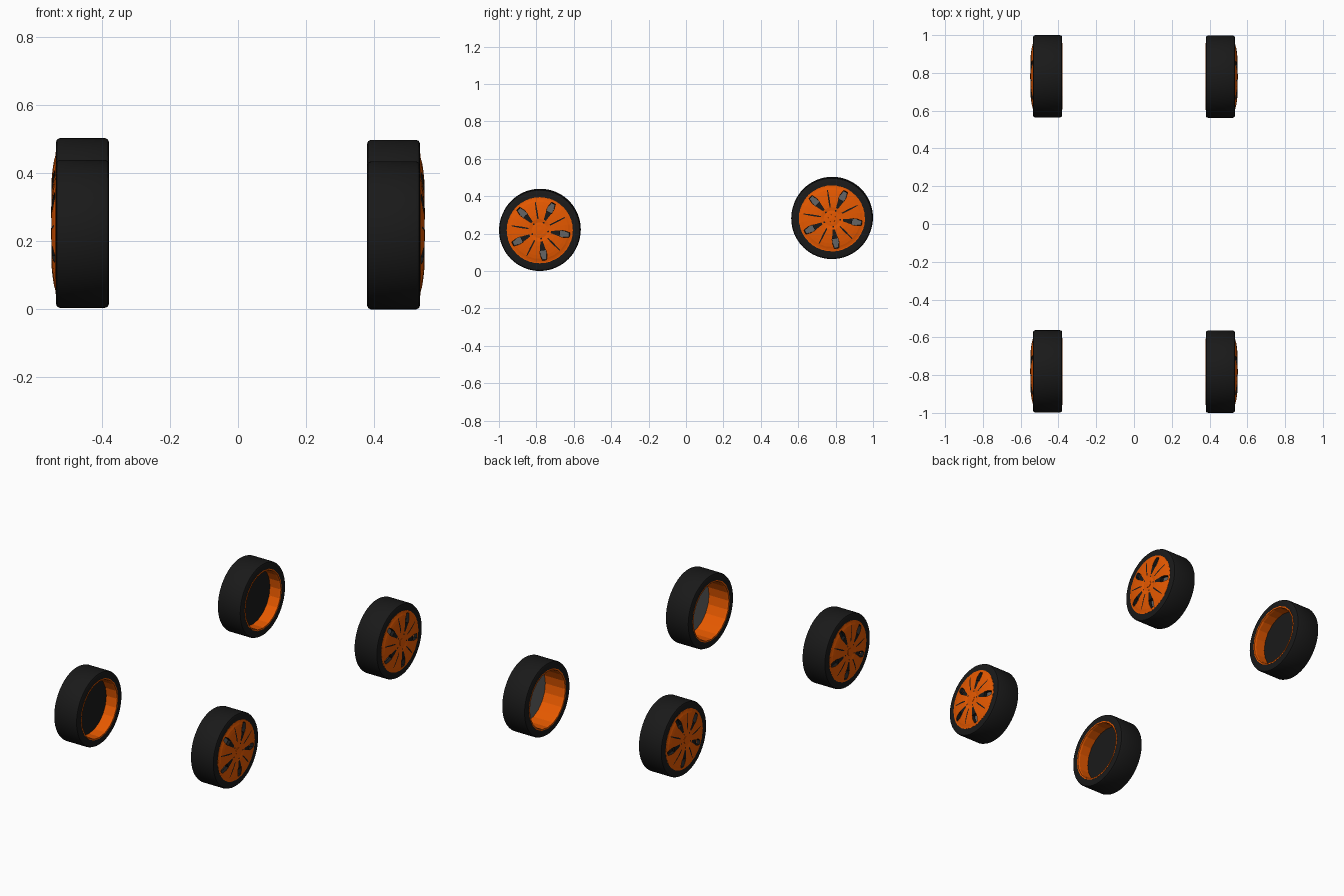
import bpy, bmesh, math
from math import cos, sin, pi

cube = bpy.data.objects.get("Cube")
if cube:
    bpy.data.objects.remove(cube)


def material(name, rgb):
    m = bpy.data.materials.new(name)
    m.use_nodes = True
    m.diffuse_color = (*rgb, 1)
    bsdf = m.node_tree.nodes["Principled BSDF"]
    bsdf.inputs["Base Color"].default_value = (*rgb, 1)
    bsdf.inputs["Roughness"].default_value = 0.6
    return m


RUBBER = material("black rubber", (0.01, 0.01, 0.01))
ORANGE = material("orange rim", (0.8, 0.1, 0.0))
GREY = material("grey disc", (0.13, 0.13, 0.13))

SPOKES = 5
PHASE = math.radians(-9)


def finish(name, bm, mats, place, smooth=None):
    """Mirror the part to its side, move it to its axle and make the object."""
    side, y, z = place
    for v in bm.verts:
        v.co.x *= side
        v.co.y += y
        v.co.z += z
    if side < 0:
        bmesh.ops.reverse_faces(bm, faces=bm.faces[:])
    mesh = bpy.data.meshes.new(name)
    bm.to_mesh(mesh)
    bm.free()
    for m in mats:
        mesh.materials.append(m)
    ob = bpy.data.objects.new(name, mesh)
    bpy.context.scene.collection.objects.link(ob)
    if smooth:
        bpy.ops.object.select_all(action='DESELECT')
        ob.select_set(True)
        bpy.context.view_layer.objects.active = ob
        bpy.ops.object.shade_smooth_by_angle(angle=math.radians(smooth))
    return ob


def lathe(profile, segments):
    """Turn a closed (x, radius) profile about the x axis."""
    bm = bmesh.new()
    rings = []
    for i in range(segments):
        a = 2 * pi * i / segments
        rings.append([bm.verts.new((x, r * cos(a), r * sin(a))) for x, r in profile])
    n = len(profile)
    for i in range(segments):
        p, q = rings[i], rings[(i + 1) % segments]
        for j in range(n):
            k = (j + 1) % n
            bm.faces.new((p[j], p[k], q[k], q[j]))
    bmesh.ops.recalc_face_normals(bm, faces=bm.faces[:])
    return bm


def disc(bm, x, radius, segments, flip=False, y=0, z=0):
    vs = [bm.verts.new((x, y + radius * cos(2 * pi * i / segments),
                        z + radius * sin(2 * pi * i / segments))) for i in range(segments)]
    bm.faces.new(vs[::-1] if flip else vs)


# Radius, dome height and half width of the window and the spoke groove
DOME = [(0.177, 0.535, 0.012, 0.002), (0.163, 0.538, 0.012, 0.002),
        (0.153, 0.541, 0.014, 0.002), (0.135, 0.544, 0.018, 0.003),
        (0.110, 0.547, 0.016, 0.004), (0.085, 0.549, 0.011, 0.004),
        (0.060, 0.549, 0.006, 0.003), (0.042, 0.546, 0.004, 0.002),
        (0.030, 0.547, 0.003, 0.001)]


def spoked_face(name, place):
    bm = bmesh.new()
    rows = []
    half = pi / SPOKES
    for r, x, window, groove in DOME:
        w, g = window / r, groove / r
        mid = (w + half - g) / 2
        row = []
        for s in range(SPOKES):
            for a in (-w, 0, w, mid, half - g, half + g, 2 * half - mid):
                t = PHASE + 2 * half * s + a
                row.append(bm.verts.new((x, r * cos(t), r * sin(t))))
        rows.append(row)
    n = len(rows[0])
    for k in range(len(rows) - 1):
        for j in range(n):
            column = j % 7
            # Open windows between the spokes
            if column < 2 and 1 <= k <= 3:
                continue
            m = (j + 1) % n
            f = bm.faces.new((rows[k][j], rows[k][m], rows[k + 1][m], rows[k + 1][j]))
            # Dark window roots and a dark line along each spoke
            if (column < 2 and 4 <= k <= 5) or (column == 4 and 2 <= k <= 5):
                f.material_index = 1
    bm.faces.new(rows[-1])
    bmesh.ops.recalc_face_normals(bm, faces=bm.faces[:])
    if sum(f.normal.x for f in bm.faces) < 0:
        bmesh.ops.reverse_faces(bm, faces=bm.faces[:])
    ob = finish(name, bm, [ORANGE, RUBBER], place)
    solid = ob.modifiers.new("thickness", 'SOLIDIFY')
    solid.thickness = 0.02
    solid.offset = -1
    solid.material_offset_rim = 1


def wheel(label, side, y, z):
    place = (side, y, z)
    # Tyre with rounded shoulders
    finish(label + "_tyre", lathe(
        [(0.380, 0.172), (0.380, 0.207), (0.383, 0.214), (0.391, 0.2175),
         (0.524, 0.2175), (0.532, 0.214), (0.535, 0.207), (0.535, 0.172)], 64),
        [RUBBER], place, smooth=35)
    # Faceted barrel with an inner lip
    finish(label + "_rim_barrel", lathe(
        [(0.379, 0.177), (0.379, 0.169), (0.390, 0.166), (0.530, 0.166),
         (0.536, 0.170), (0.536, 0.177)], 20), [ORANGE], place)
    spoked_face(label + "_spokes", place)
    # Wall inside the barrel: deep and grey on the left, shallow and black on the right
    depth, colour = (0.51, GREY) if side > 0 else (0.45, RUBBER)
    wall = bmesh.new()
    disc(wall, depth + 0.002, 0.167, 20)
    disc(wall, depth, 0.167, 20, flip=True)
    finish(label + "_inner_wall", wall, [colour], place)
    # Bolt recesses around the hub
    bolts = bmesh.new()
    for i in range(SPOKES):
        a = PHASE + 2 * pi * i / SPOKES
        disc(bolts, 0.5498, 0.005, 8, y=0.045 * cos(a), z=0.045 * sin(a))
    finish(label + "_bolt_recesses", bolts, [RUBBER], place)
    # Hub cap
    finish(label + "_hub_cap", lathe(
        [(0.535, 0.001), (0.535, 0.022), (0.549, 0.020), (0.550, 0.001)], 16),
        [ORANGE], place)


wheel("front_left_wheel", 1, -0.782, 0.2175)
wheel("front_right_wheel", -1, -0.780, 0.222)
wheel("rear_left_wheel", 1, 0.780, 0.281)
wheel("rear_right_wheel", -1, 0.782, 0.286)
